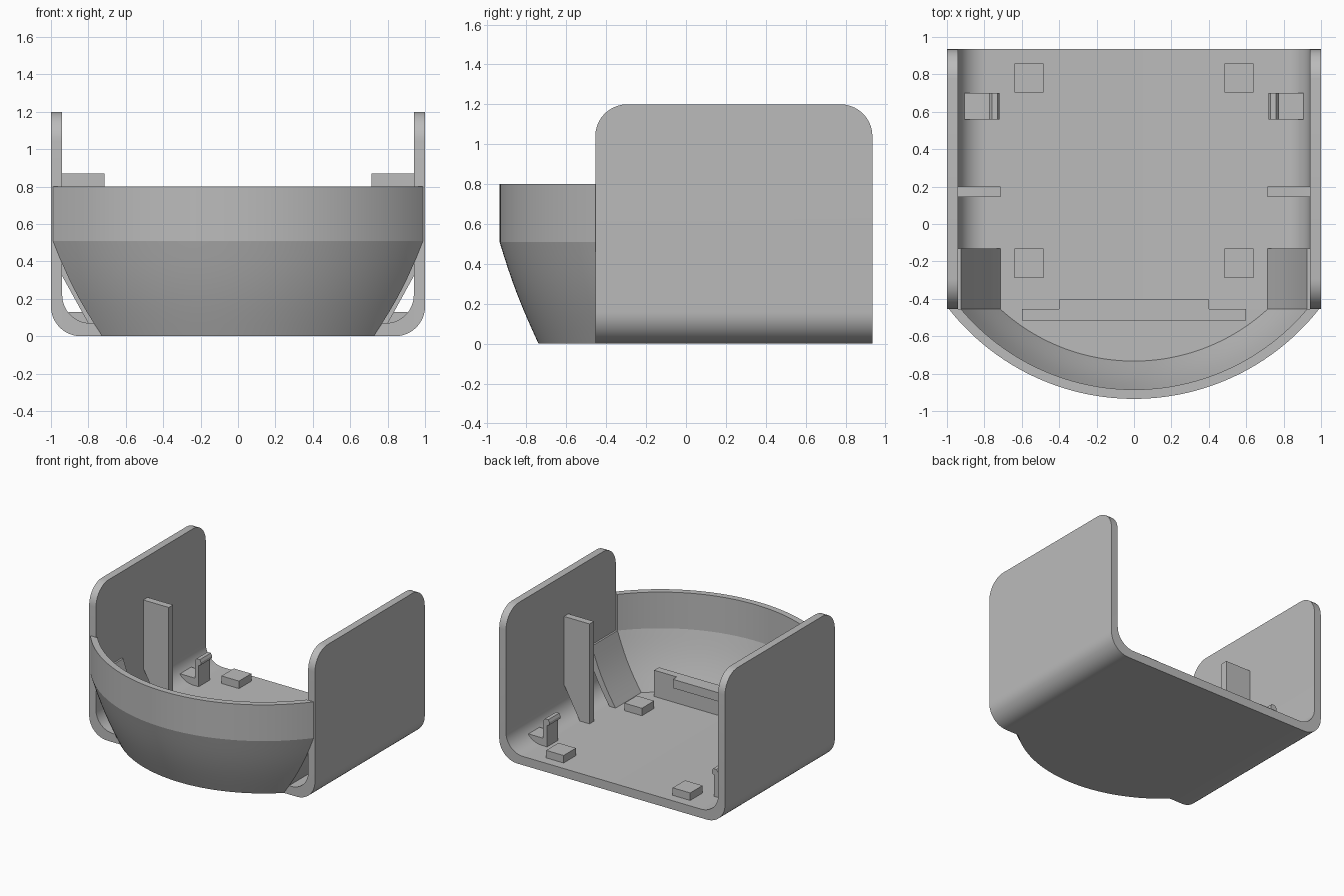
import bpy, bmesh, math
from mathutils import Vector

cube = bpy.data.objects.get("Cube")
if cube:
    bpy.data.objects.remove(cube, do_unlink=True)

grey = bpy.data.materials.new("plain grey")
grey.use_nodes = True
grey.diffuse_color = (0.5, 0.5, 0.5, 1)
grey.node_tree.nodes["Principled BSDF"].inputs["Base Color"].default_value = (0.5, 0.5, 0.5, 1)

FRONT, BACK = -0.455, 0.935      # ends of the channel
WALL, FLOOR = 0.06, 0.07         # thicknesses
CENTRE_Y = 0.325                 # axis of the bowl


def finish(name, bm, mirror=False, smooth=False):
    bmesh.ops.recalc_face_normals(bm, faces=bm.faces)
    mesh = bpy.data.meshes.new(name)
    bm.to_mesh(mesh)
    bm.free()
    mesh.materials.append(grey)
    ob = bpy.data.objects.new(name, mesh)
    bpy.context.collection.objects.link(ob)
    if mirror:
        mod = ob.modifiers.new("Mirror", 'MIRROR')
        mod.use_mirror_merge = False
    if smooth:
        bpy.ops.object.select_all(action='DESELECT')
        ob.select_set(True)
        bpy.context.view_layer.objects.active = ob
        bpy.ops.object.shade_smooth_by_angle(angle=math.radians(13))
    return ob


def prism(points, lo, hi, axis='y'):
    """Extrude an outline along y (points are x, z) or z (points are x, y)."""
    bm = bmesh.new()
    place = (lambda a, b: (a, lo, b)) if axis == 'y' else (lambda a, b: (a, b, lo))
    face = bm.faces.new([bm.verts.new(place(a, b)) for a, b in points])
    step = Vector((0, hi - lo, 0)) if axis == 'y' else Vector((0, 0, hi - lo))
    new = bmesh.ops.extrude_face_region(bm, geom=[face])["geom"]
    # the starting face stays as the near cap
    bmesh.ops.translate(bm, vec=step, verts=[v for v in new if isinstance(v, bmesh.types.BMVert)])
    if face.is_valid is False:
        bmesh.ops.holes_fill(bm, edges=bm.edges)
    return bm


def box(x0, x1, z0, z1):
    return [(x0, z0), (x1, z0), (x1, z1), (x0, z1)]


def corner(cx, cz, r, n=12):
    """Quarter round from straight down to straight out."""
    return [(cx + r * math.sin(i / n * math.pi / 2), cz - r * math.cos(i / n * math.pi / 2))
            for i in range(n + 1)]


# U-shaped channel: floor and two side walls with rounded top corners
outer = corner(0.84, 0.16, 0.16) + [(1, 1.2)]
inner = corner(1 - WALL - 0.15, FLOOR + 0.15, 0.15) + [(1 - WALL, 1.2)]
half = outer + inner[::-1]
outline = half + [(-x, z) for x, z in reversed(half)]
bm = prism(outline, FRONT, BACK)
tops = [e for e in bm.edges
        if all(v.co.z > 1.19 for v in e.verts) and abs(e.verts[0].co.y - e.verts[1].co.y) < 0.01]
bmesh.ops.bevel(bm, geom=tops, offset=0.16, segments=10, profile=0.5, affect='EDGES')
finish("channel_body", bm, smooth=True)


# Rounded front bowl: a profile swept about the axis and cut at the channel front
def bulge(r0, z0, r1, z1, n=8):
    return [(r0 + (r1 - r0) * t + 0.012 * math.sin(math.pi * t), z0 + (z1 - z0) * t)
            for t in (i / n for i in range(n + 1))]


def arc(r, n=56):
    a = math.acos((CENTRE_Y - FRONT) / r)
    return [(r * math.sin(a * t), CENTRE_Y - r * math.cos(a * t))
            for t in (2 * i / n - 1 for i in range(n + 1))]


skin_out = bulge(1.065, 0, 1.26, 0.51)
skin_in = bulge(1.058, FLOOR, 1.21, 0.51)
profile = skin_out + [(1.26, 0.8), (1.21, 0.8)] + skin_in[::-1] + [(1.03, FLOOR), (1.03, 0)]
bm = bmesh.new()
rings = [[bm.verts.new((x, y, z)) for x, y in arc(r)] for r, z in profile]
for a, b in zip(rings, rings[1:] + rings[:1]):
    for i in range(len(a) - 1):
        bm.faces.new((a[i], a[i + 1], b[i + 1], b[i]))
for end in (0, -1):
    bm.faces.new([ring[end] for ring in rings])
finish("front_bowl", bm, smooth=True)
finish("bowl_floor", prism(arc(1.03), 0, FLOOR, 'z'))


# Sloping side panels that carry the bowl section back into the channel
def section(skin):
    return [(math.sqrt(r * r - (CENTRE_Y - FRONT) ** 2), z) for r, z in skin if z > 0.02]


finish("side_ramp", prism(section(skin_out) + section(skin_in)[::-1], FRONT, -0.13),
       mirror=True, smooth=True)

# Tall ribs on the side walls, cut away at the lower outer corner
finish("wall_rib", prism([(0.715, 0.05), (0.79, 0.05), (0.95, 0.34), (0.95, 0.87), (0.715, 0.87)],
                         0.145, 0.2), mirror=True)

# Snap clips: base block and hooked post
finish("clip_base", prism(box(0.74, 0.905, 0.05, 0.13), 0.56, 0.7), mirror=True)
finish("clip_post", prism([(0.74, 0.05), (0.775, 0.05), (0.775, 0.27), (0.76, 0.29), (0.73, 0.29),
                           (0.72, 0.27), (0.72, 0.25), (0.74, 0.24)], 0.56, 0.7), mirror=True)

# Small square pads on the floor
for name, y in (("rear_pad", 0.78), ("front_pad", -0.21)):
    finish(name, prism(box(0.483, 0.638, 0.05, 0.13), y - 0.078, y + 0.078), mirror=True)

# Upright front plate with a lip along its top
finish("front_plate", prism(box(-0.6, 0.6, 0.05, 0.28), -0.515, FRONT))
finish("front_plate_lip", prism(box(-0.4, 0.4, 0.21, 0.28), FRONT, -0.405))
